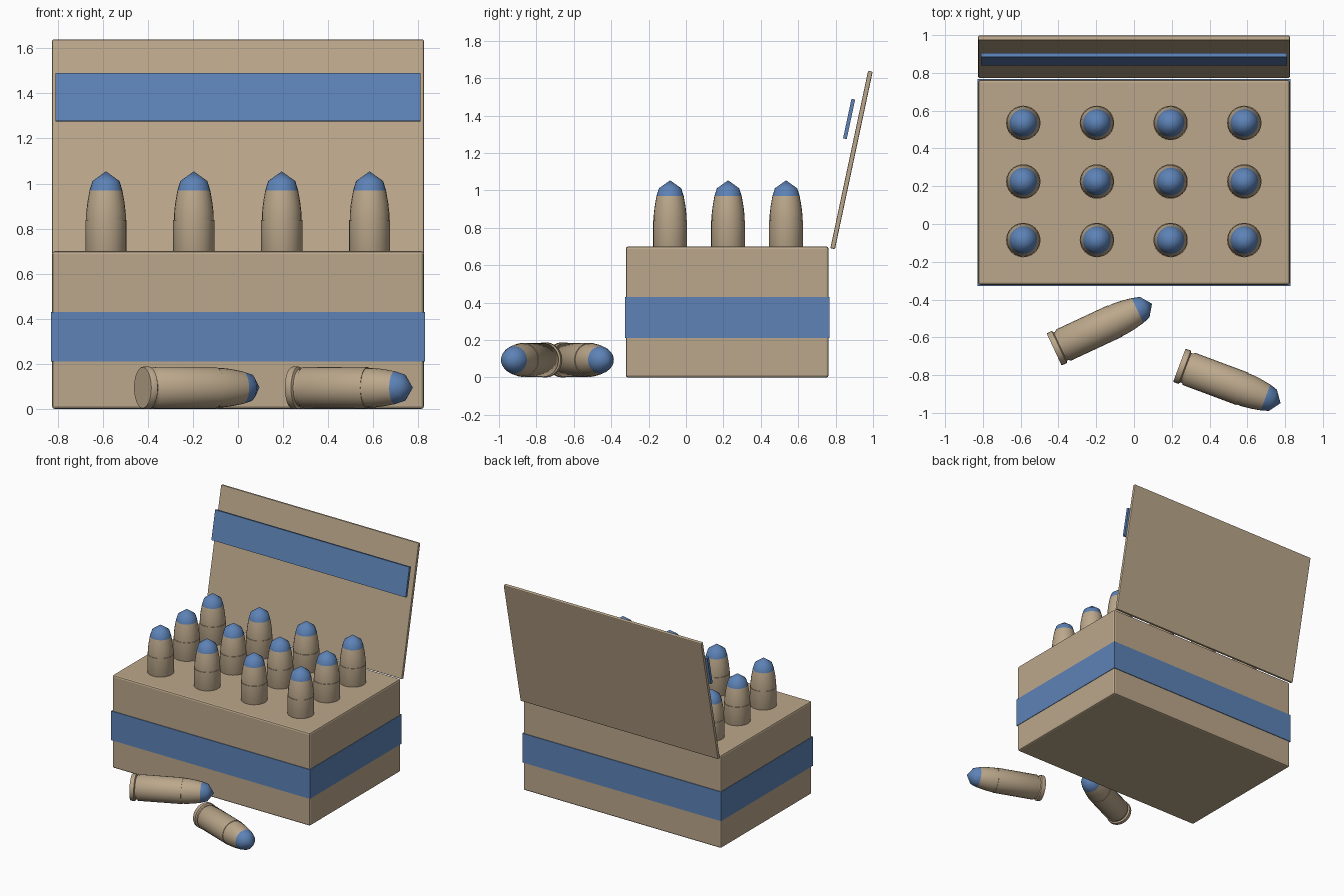
import bpy, bmesh, math
from mathutils import Vector

if "Cube" in bpy.data.objects:
    bpy.data.objects.remove(bpy.data.objects["Cube"], do_unlink=True)


def make_material(name, rgb):
    mat = bpy.data.materials.new(name)
    mat.use_nodes = True
    mat.diffuse_color = (*rgb, 1)
    mat.node_tree.nodes["Principled BSDF"].inputs["Base Color"].default_value = (*rgb, 1)
    return mat


tan = make_material("tan", (0.50, 0.39, 0.26))
blue = make_material("blue", (0.11, 0.225, 0.47))


def add_object(name, bm, mats):
    mesh = bpy.data.meshes.new(name)
    bm.to_mesh(mesh)
    bm.free()
    for m in mats:
        mesh.materials.append(m)
    obj = bpy.data.objects.new(name, mesh)
    bpy.context.collection.objects.link(obj)
    return obj


def smooth(obj, degrees):
    bpy.ops.object.select_all(action="DESELECT")
    obj.select_set(True)
    bpy.context.view_layer.objects.active = obj
    bpy.ops.object.shade_smooth_by_angle(angle=math.radians(degrees))


def slab(name, size, centre, mat, bevel=0.0, tilt=0.0):
    bm = bmesh.new()
    bmesh.ops.create_cube(bm, size=1)
    bmesh.ops.scale(bm, vec=Vector(size), verts=bm.verts)
    if bevel:
        bmesh.ops.bevel(bm, geom=bm.edges[:], offset=bevel, segments=2,
                        profile=0.5, affect="EDGES")
    obj = add_object(name, bm, [mat])
    obj.location = centre
    obj.rotation_euler.x = math.radians(tilt)
    return obj


# Box with its wrap-around band
slab("box", (1.65, 1.084, 0.70), (0, 0.22, 0.35), tan, bevel=0.012)
slab("box_band", (1.658, 1.094, 0.22), (0, 0.22, 0.32), blue)

# Open lid leaning back, with a band standing off its inner face
LEAN = -12
slab("lid", (1.65, 0.025, 0.97), (0, 0.885, 1.163), tan, bevel=0.006, tilt=LEAN)
slab("lid_band", (1.62, 0.02, 0.216), (0, 0.872, 1.382), blue, tilt=LEAN)

# Round: lathed profile of (radius, height) with rim, groove, case, neck and tip
LENGTH, TIP_START, SIDES = 0.572, 0.487, 24
PROFILE = [(0.091, 0), (0.094, 0.004), (0.094, 0.03), (0.083, 0.036), (0.083, 0.046),
           (0.0915, 0.054), (0.0915, 0.357), (0.088, 0.357), (0.088, 0.385),
           (0.083, 0.43), (0.073, TIP_START), (0.06, 0.529)]


def make_round():
    bm = bmesh.new()
    rings = []
    for r, z in PROFILE:
        rings.append([bm.verts.new((r * math.cos(a), r * math.sin(a), z))
                      for a in (math.tau * i / SIDES for i in range(SIDES))])
    bm.faces.new(rings[0][::-1])
    apex = bm.verts.new((0, 0, LENGTH))
    for i in range(SIDES):
        j = (i + 1) % SIDES
        for low, high in zip(rings, rings[1:]):
            bm.faces.new((low[i], low[j], high[j], high[i]))
        bm.faces.new((rings[-1][i], rings[-1][j], apex))
    # Painted tip
    for f in bm.faces:
        f.material_index = int(f.calc_center_median().z > TIP_START)
    obj = add_object("round", bm, [tan, blue])
    smooth(obj, 50)
    return obj


first = make_round()
round_mesh = first.data
bpy.data.objects.remove(first, do_unlink=True)


def place_round(name, location, rotation=(0, 0, 0)):
    obj = bpy.data.objects.new(name, round_mesh)
    bpy.context.collection.objects.link(obj)
    obj.location = location
    obj.rotation_euler = rotation


# Three rows of four standing in the box
for row in range(3):
    for col in range(4):
        place_round(f"standing_round_{row * 4 + col + 1}",
                    (-0.586 + 0.39 * col, -0.085 + 0.31 * row, 1.054 - LENGTH))

# Two lying loose in front
for name, x, y, yaw in (("left_loose_round", 0.24, -0.748, -20.5),
                        ("right_loose_round", -0.423, -0.664, 25)):
    place_round(name, (x, y, 0.094), (0, math.pi / 2, math.radians(yaw)))
